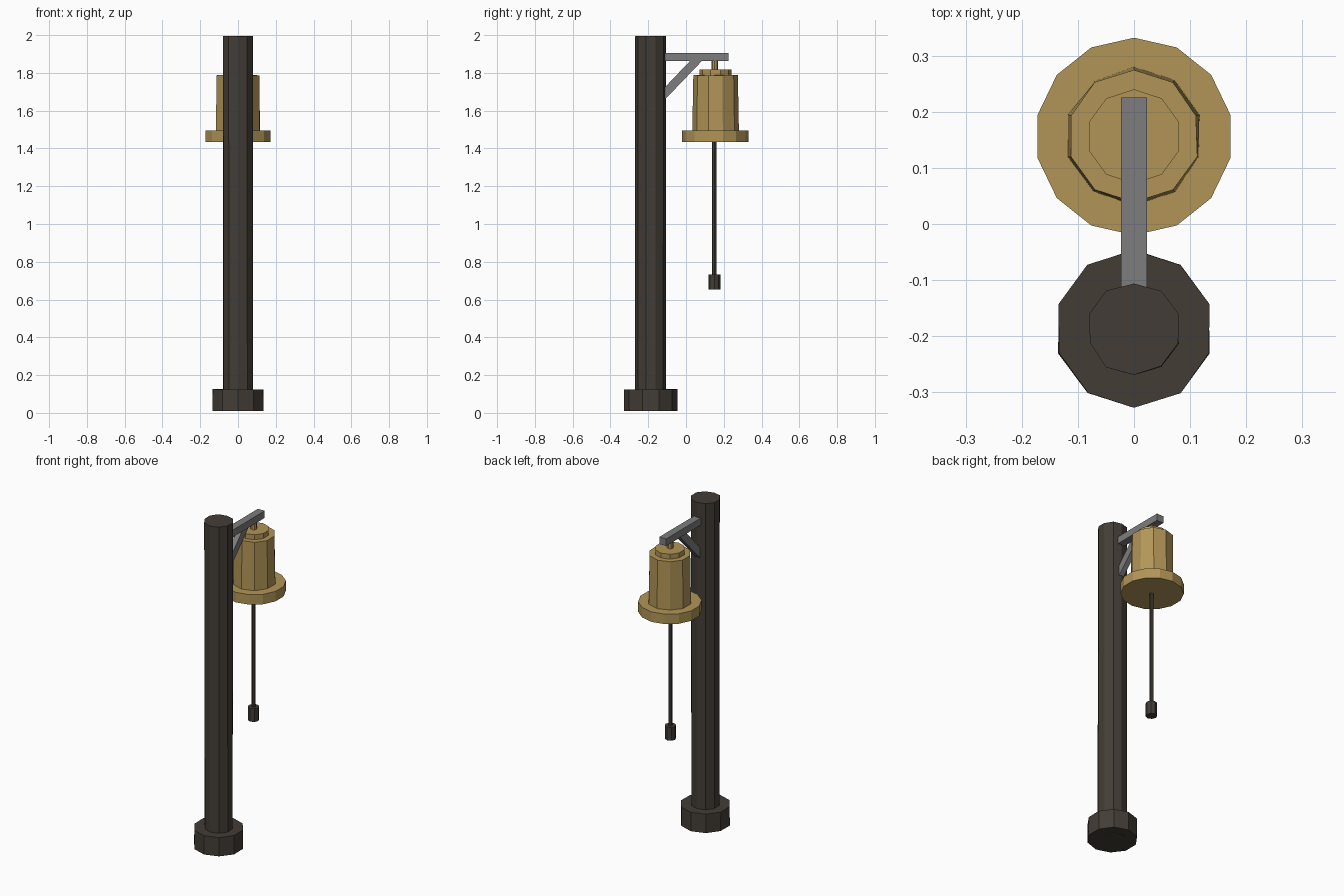
import bpy, bmesh, math, random
from mathutils import Vector

if "Cube" in bpy.data.objects:
    bpy.data.objects.remove(bpy.data.objects["Cube"])
random.seed(4)

def material(name, rgb):
    m = bpy.data.materials.new(name)
    m.diffuse_color = (*rgb, 1)
    m.use_nodes = True
    m.node_tree.nodes["Principled BSDF"].inputs["Base Color"].default_value = m.diffuse_color
    return m

WOOD = material("dark wood", (0.056, 0.046, 0.037))
BRASS = material("aged brass", (0.445, 0.301, 0.096))
IRON = material("grey iron", (0.205, 0.205, 0.205))

def finish(name, bm, mat):
    bmesh.ops.recalc_face_normals(bm, faces=bm.faces)
    me = bpy.data.meshes.new(name)
    bm.to_mesh(me)
    bm.free()
    me.materials.append(mat)
    ob = bpy.data.objects.new(name, me)
    bpy.context.collection.objects.link(ob)
    return ob

def prism(name, y, z0, z1, r0, r1, sides, mat, jitter=0.0):
    """Upright faceted column with a corner pointing to +y."""
    bm = bmesh.new()
    rings = []
    for z, r in ((z0, r0), (z1, r1)):
        ring = []
        for i in range(sides):
            a = 2 * math.pi * i / sides
            rr = r + random.uniform(-jitter, jitter)
            ring.append(bm.verts.new((rr * math.sin(a), y + rr * math.cos(a),
                                      z + random.uniform(-jitter, jitter) * 0.5)))
        rings.append(ring)
    lo, hi = rings
    bm.faces.new(lo)
    bm.faces.new(hi)
    for i in range(sides):
        j = (i + 1) % sides
        bm.faces.new((lo[i], lo[j], hi[j], hi[i]))
    return finish(name, bm, mat)

def plate(name, profile, half_width, mat):
    """Side profile (y, z) extruded across x."""
    bm = bmesh.new()
    f = bm.faces.new([bm.verts.new((-half_width, y, z)) for y, z in profile])
    ext = bmesh.ops.extrude_face_region(bm, geom=[f])
    moved = [v for v in ext["geom"] if isinstance(v, bmesh.types.BMVert)]
    bmesh.ops.translate(bm, verts=moved, vec=Vector((2 * half_width, 0, 0)))
    return finish(name, bm, mat)

# post and footing
prism("post", -0.187, 0.01, 1.995, 0.082, 0.082, 10, WOOD, 0.003)
prism("post_base", -0.187, 0.01, 0.125, 0.141, 0.141, 10, WOOD, 0.001)

# bracket
plate("bracket_arm", [(-0.13, 1.862), (0.225, 1.862), (0.225, 1.905), (-0.13, 1.905)], 0.023, IRON)
plate("bracket_brace", [(-0.12, 1.65), (0.085, 1.864), (0.022, 1.864), (-0.12, 1.715)], 0.016, IRON)

# bell
prism("bell_hanger", 0.152, 1.81, 1.865, 0.017, 0.017, 8, BRASS)
prism("bell_crown", 0.156, 1.78, 1.818, 0.084, 0.084, 10, BRASS)
prism("bell_body", 0.157, 1.48, 1.788, 0.122, 0.117, 10, BRASS, 0.002)
prism("bell_rim", 0.156, 1.433, 1.494, 0.176, 0.176, 14, BRASS)

# pull rope
prism("pull_rope", 0.15, 0.72, 1.44, 0.012, 0.012, 8, WOOD)
prism("rope_handle", 0.15, 0.652, 0.733, 0.032, 0.032, 8, WOOD)
